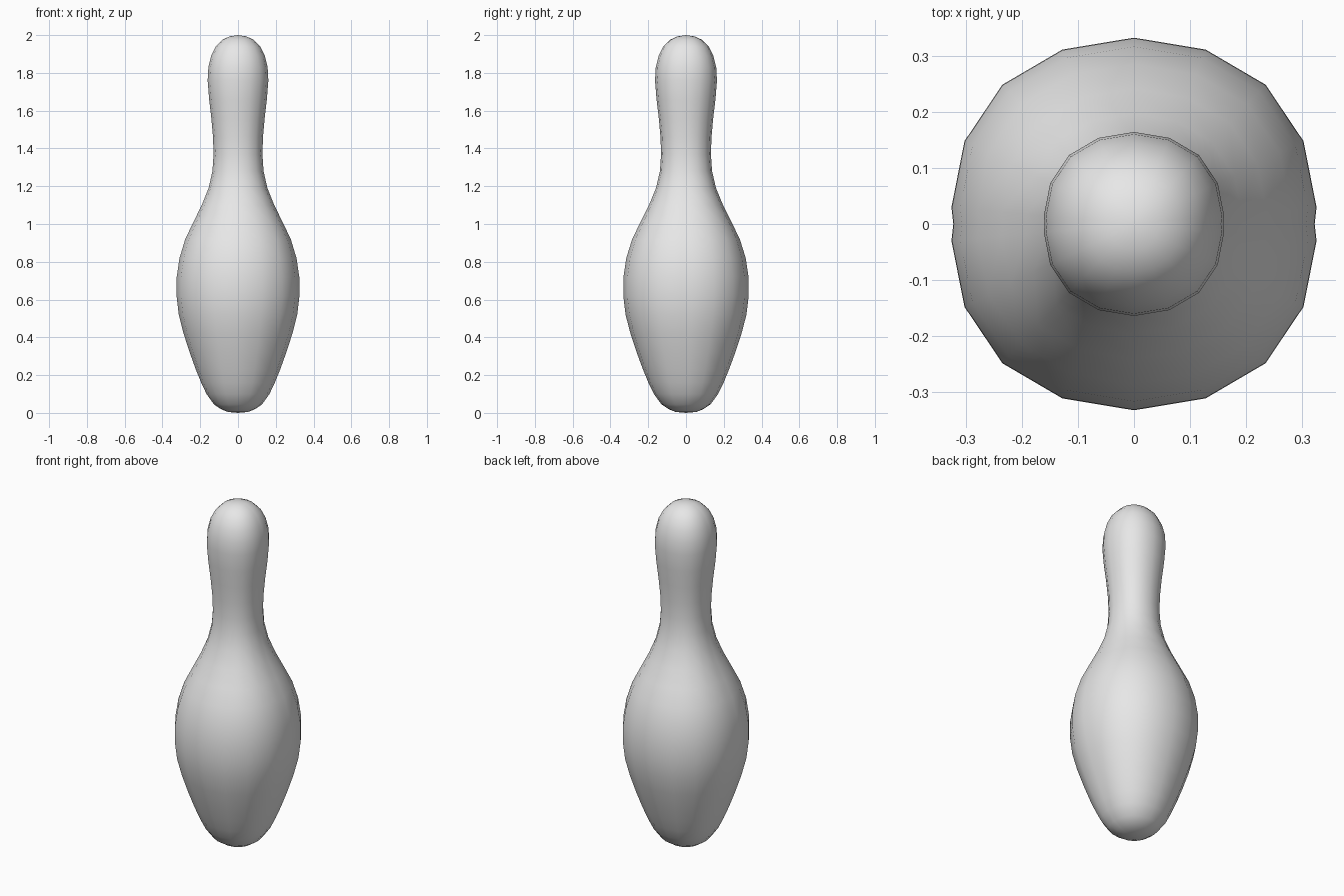
import bpy, bmesh

cube = bpy.data.objects.get("Cube")
if cube:
    bpy.data.objects.remove(cube, do_unlink=True)

# Quarter cross-section for radius 1, from the back round to the side seam
QUARTER = [(0, 1), (.385, .936), (.706, .748), (.91, .445), (.98, .09), (.97, 0)]

# Silhouette as (height, radius), from foot to head
PROFILE = [(.005, .055), (.02, .092), (.045, .13), (.1, .17), (.16, .199),
           (.23, .228), (.32, .261), (.42, .294), (.52, .32), (.62, .332),
           (.72, .331), (.82, .316), (.92, .285), (1.01, .241), (1.1, .196),
           (1.19, .159), (1.28, .138), (1.37, .132), (1.46, .135), (1.56, .144),
           (1.66, .156), (1.76, .164), (1.83, .16), (1.89, .145),
           (1.94, .12), (1.975, .085), (1.993, .046)]

# Mirror the quarter into a full ring
half = QUARTER + [(x, -y) for x, y in QUARTER[-2::-1]]
ring = half + [(-x, y) for x, y in half[-2:0:-1]]
count = len(ring)

# Loft the rings and close both ends with fans
bm = bmesh.new()
loops = [[bm.verts.new((x * r, y * r, z)) for x, y in ring] for z, r in PROFILE]
foot = bm.verts.new((0, 0, 0))
crown = bm.verts.new((0, 0, 2))
for i in range(count):
    j = (i + 1) % count
    for low, high in zip(loops, loops[1:]):
        bm.faces.new((low[i], low[j], high[j], high[i]))
    bm.faces.new((foot, loops[0][j], loops[0][i]))
    bm.faces.new((crown, loops[-1][i], loops[-1][j]))
bmesh.ops.recalc_face_normals(bm, faces=bm.faces)
for face in bm.faces:
    face.smooth = True

mesh = bpy.data.meshes.new("pin_body")
bm.to_mesh(mesh)
bm.free()
pin = bpy.data.objects.new("pin_body", mesh)
bpy.context.collection.objects.link(pin)

# Plain grey finish
grey = bpy.data.materials.new("light_grey")
grey.use_nodes = True
colour = (.8, .8, .8, 1)
grey.diffuse_color = colour
grey.node_tree.nodes["Principled BSDF"].inputs["Base Color"].default_value = colour
mesh.materials.append(grey)
